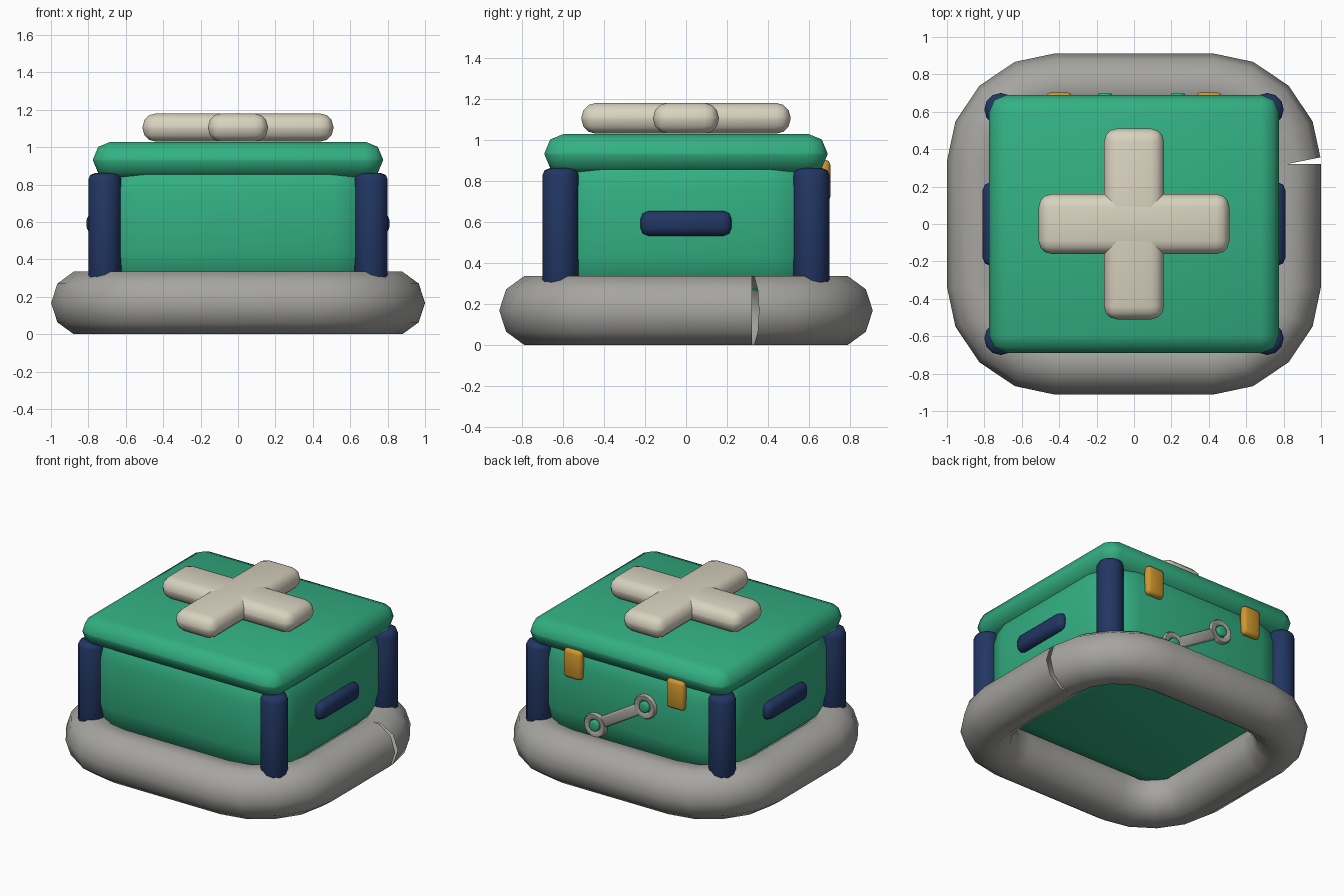
import bpy, bmesh, math
from mathutils import Matrix, Vector

if "Cube" in bpy.data.objects:
    bpy.data.objects.remove(bpy.data.objects["Cube"])


def material(name, rgb):
    m = bpy.data.materials.new(name)
    m.diffuse_color = (*rgb, 1)
    m.use_nodes = True
    m.node_tree.nodes["Principled BSDF"].inputs["Base Color"].default_value = m.diffuse_color
    return m


GREEN = material("green", (0.033, 0.435, 0.23))
GREY = material("grey", (0.38, 0.375, 0.355))
NAVY = material("navy", (0.016, 0.037, 0.125))
CREAM = material("cream", (0.69, 0.645, 0.52))
AMBER = material("amber", (0.62, 0.305, 0.028))


def finish(name, bm, mat, angle=50):
    bmesh.ops.recalc_face_normals(bm, faces=bm.faces)
    me = bpy.data.meshes.new(name)
    bm.to_mesh(me)
    bm.free()
    me.materials.append(mat)
    ob = bpy.data.objects.new(name, me)
    bpy.context.collection.objects.link(ob)
    bpy.ops.object.select_all(action='DESELECT')
    ob.select_set(True)
    bpy.context.view_layer.objects.active = ob
    bpy.ops.object.shade_smooth_by_angle(angle=math.radians(angle))
    return ob


def box(name, center, size, bevel, segs, mat, rot=None):
    bm = bmesh.new()
    bmesh.ops.create_cube(bm, size=1, matrix=Matrix.Diagonal((*size, 1)))
    bmesh.ops.bevel(bm, geom=bm.edges[:], offset=bevel, segments=segs,
                    profile=0.5, affect='EDGES', clamp_overlap=True)
    bm.transform(Matrix.Translation(center) @ (rot or Matrix()))
    return finish(name, bm, mat)


def rod(name, center, radius, depth, sides, bevel, mat, rot=None):
    bm = bmesh.new()
    bmesh.ops.create_cone(bm, cap_ends=True, segments=sides, radius1=radius,
                          radius2=radius, depth=depth)
    rim = [e for e in bm.edges if abs(e.verts[0].co.z - e.verts[1].co.z) < 1e-5]
    bmesh.ops.bevel(bm, geom=rim, offset=bevel, segments=2, profile=0.5,
                    affect='EDGES')
    bm.transform(Matrix.Translation(center) @ (rot or Matrix()))
    return finish(name, bm, mat)


def rounded_rect(hx, hy, r, segs):
    pts = []
    for q, (sx, sy) in enumerate([(1, 1), (-1, 1), (-1, -1), (1, -1)]):
        for i in range(segs + 1):
            a = math.pi / 2 * (q + i / segs)
            pts.append(Vector((sx * (hx - r) + r * math.cos(a),
                               sy * (hy - r) + r * math.sin(a), 0)))
    return pts


# Base tube: open sweep whose two ends meet with a small wedge gap
R = 0.176
path = rounded_rect(0.824, 0.736, 0.414, 4)
path.append(path[0].copy())
bm = bmesh.new()
rings = []
for i, p in enumerate(path):
    t = Vector((0, 0, 0))
    if i > 0:
        t += (p - path[i - 1]).normalized()
    if i < len(path) - 1:
        t += (path[i + 1] - p).normalized()
    t.normalize()
    n = Vector((t.y, -t.x, 0))
    rings.append([bm.verts.new(p + n * R * math.cos(a) +
                               Vector((0, 0, 0.1675 + R * math.sin(a))))
                  for a in (math.tau * k / 10 for k in range(10))])
for a, b in zip(rings, rings[1:]):
    for k in range(10):
        bm.faces.new((a[k], b[k], b[(k + 1) % 10], a[(k + 1) % 10]))
finish("base_tube", bm, GREY)

# Main case body, heavily rounded and running up into the lid
box("case_body", (0, 0, 0.598), (1.51, 1.33, 0.824), 0.25, 3, GREEN)

# Lid
box("lid", (0, 0, 0.932), (1.55, 1.38, 0.194), 0.093, 2, GREEN)

# Raised cross on the lid
box("cross_bar_x", (0, 0, 1.105), (1.02, 0.32, 0.15), 0.07, 3, CREAM)
box("cross_bar_y", (0, 0, 1.105), (0.32, 1.02, 0.15), 0.07, 3, CREAM)

# Corner posts, side handles and rear clasps
for sx, side in ((-1, "left"), (1, "right")):
    for sy, end in ((-1, "front"), (1, "back")):
        rod(f"corner_post_{end}_{side}", (sx * 0.712, sy * 0.612, 0.552),
            0.0885, 0.62, 12, 0.035, NAVY)
    box(f"side_handle_{side}", (sx * 0.767, 0, 0.592), (0.084, 0.445, 0.122),
        0.04, 2, NAVY)
    box(f"rear_clasp_{side}", (sx * 0.4, 0.675, 0.8), (0.138, 0.058, 0.206),
        0.024, 2, AMBER)

# Rear link: shaft with an eye at each end, held by green pins
ends = [Vector((0.235, 0, 0.41)), Vector((-0.155, 0, 0.645))]
d = ends[1] - ends[0]
tilt = Matrix.Rotation(-math.atan2(d.z, d.x), 4, 'Y')
mid = (ends[0] + ends[1]) / 2
box("link_shaft", (mid.x, 0.662, mid.z), (d.length - 0.11, 0.04, 0.075),
    0.012, 2, GREY, tilt)
to_y = Matrix.Rotation(-math.pi / 2, 4, 'X')
for name, e in zip(("lower", "upper"), ends):
    bm = bmesh.new()
    section = [(0.042, 0.63), (0.085, 0.63), (0.085, 0.677), (0.078, 0.687),
               (0.05, 0.687), (0.042, 0.68)]
    loops = [[bm.verts.new((e.x + r * math.cos(a), y, e.z + r * math.sin(a)))
              for r, y in section] for a in (math.tau * k / 16 for k in range(16))]
    for k in range(16):
        a, b = loops[k], loops[(k + 1) % 16]
        for s in range(6):
            t = (s + 1) % 6
            bm.faces.new((a[s], b[s], b[t], a[t]))
    finish(f"link_eye_{name}", bm, GREY)
    rod(f"link_pin_{name}", (e.x, 0.66, e.z), 0.038, 0.076, 12, 0.008, GREEN, to_y)
